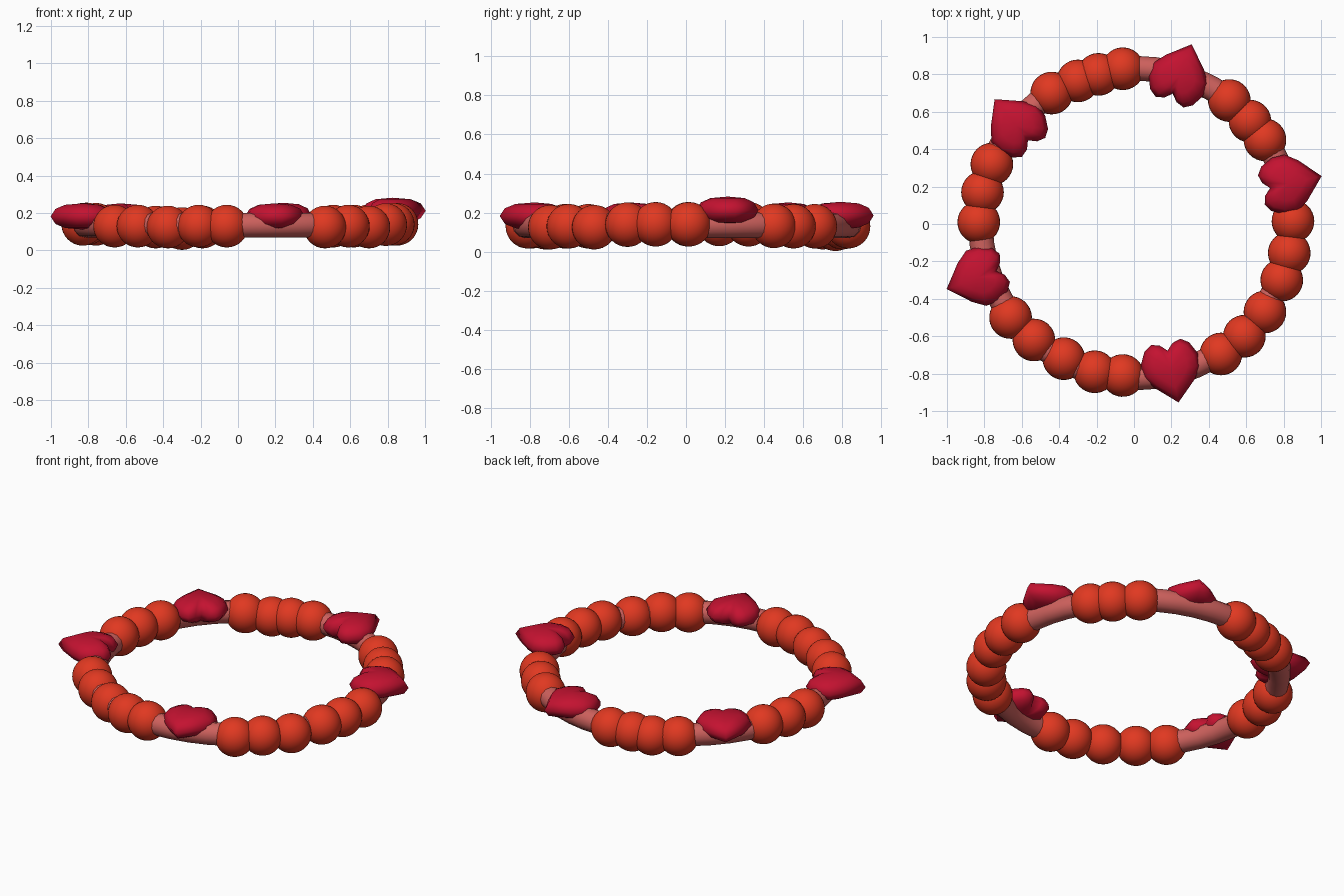
import bpy, bmesh, math
from mathutils import Matrix, Vector

if "Cube" in bpy.data.objects:
    bpy.data.objects.remove(bpy.data.objects["Cube"])


def material(name, rgb):
    m = bpy.data.materials.new(name)
    m.diffuse_color = (*rgb, 1)
    m.use_nodes = True
    m.node_tree.nodes["Principled BSDF"].inputs["Base Color"].default_value = m.diffuse_color
    return m


BEAD = material("bead_red", (0.75, 0.04, 0.015))
HEART = material("heart_crimson", (0.55, 0.006, 0.03))
CORD = material("cord_pink", (0.62, 0.12, 0.11))


def add_object(name, bm, mat):
    bmesh.ops.recalc_face_normals(bm, faces=bm.faces)
    for f in bm.faces:
        f.smooth = True
    mesh = bpy.data.meshes.new(name)
    bm.to_mesh(mesh)
    bm.free()
    mesh.materials.append(mat)
    ob = bpy.data.objects.new(name, mesh)
    bpy.context.collection.objects.link(ob)
    return ob


# Cord: a round tube running through the beads
bm = bmesh.new()
N, SIDES, R, r = 48, 12, 0.828, 0.066
rings = []
for i in range(N):
    a = 2 * math.pi * i / N
    ring = []
    for j in range(SIDES):
        b = 2 * math.pi * j / SIDES
        d = R + r * math.cos(b)
        ring.append(bm.verts.new((0.007 + d * math.cos(a), 0.005 + d * math.sin(a),
                                  0.135 + r * math.sin(b))))
    rings.append(ring)
for i in range(N):
    p, q = rings[i], rings[(i + 1) % N]
    for j in range(SIDES):
        k = (j + 1) % SIDES
        bm.faces.new((p[j], q[j], q[k], p[k]))
add_object("cord", bm, CORD)

# Round beads, slightly unevenly strung
beads = [
    (-.06, .83, .13), (-.19, .80, .125), (-.30, .765, .117), (-.44, .70, .125),
    (-.76, .32, .14), (-.81, .17, .142), (-.83, .01, .14),
    (-.66, -.50, .13), (-.535, -.62, .13), (-.375, -.72, .125), (-.21, -.79, .13),
    (-.06, -.81, .13),
    (.465, -.695, .125), (.59, -.60, .13), (.70, -.47, .125), (.79, -.30, .138),
    (.83, -.155, .14), (.85, .015, .14),
    (.70, .45, .132), (.62, .55, .13), (.51, .66, .13),
]
for i, (x, y, z) in enumerate(beads):
    bm = bmesh.new()
    turn = Matrix.Rotation(math.atan2(y, x), 4, 'Z')
    bmesh.ops.create_uvsphere(bm, u_segments=32, v_segments=16, radius=0.114,
                              matrix=Matrix.Translation((x, y, z)) @ turn)
    add_object(f"bead_{i + 1}", bm, BEAD)

# Puffed heart charms with their points facing outwards
half = [(.08, .11), (.015, .157), (-.055, .155), (-.12, .122), (-.148, .08), (-.135, .035)]
outline = [(.183, 0)] + half + [(-.10, 0)] + [(x, -y) for x, y in reversed(half)]
levels = [(.55, -.062), (.85, -.04), (1, 0), (.85, .04), (.55, .062)]


def heart(name, x, y, z, degrees):
    bm = bmesh.new()
    rows = [[bm.verts.new((px * s, py * s, h)) for px, py in outline] for s, h in levels]
    n = len(outline)
    for lo, hi in zip(rows, rows[1:]):
        for j in range(n):
            k = (j + 1) % n
            bm.faces.new((lo[j], lo[k], hi[k], hi[j]))
    for row, h in ((rows[0], -.07), (rows[-1], .07)):
        c = bm.verts.new((0, 0, h))
        for j in range(n):
            bm.faces.new((row[j], row[(j + 1) % n], c))
    bm.transform(Matrix.Translation((x, y, z)) @ Matrix.Rotation(math.radians(degrees), 4, 'Z'))
    add_object(name, bm, HEART)


heart("heart_front", .20, -.775, .182, -78)
heart("heart_right", .825, .215, .212, 13)
heart("heart_back", .243, .79, .185, 69)
heart("heart_back_left", -.63, .525, .182, 129)
heart("heart_left", -.83, -.285, .182, 200)
